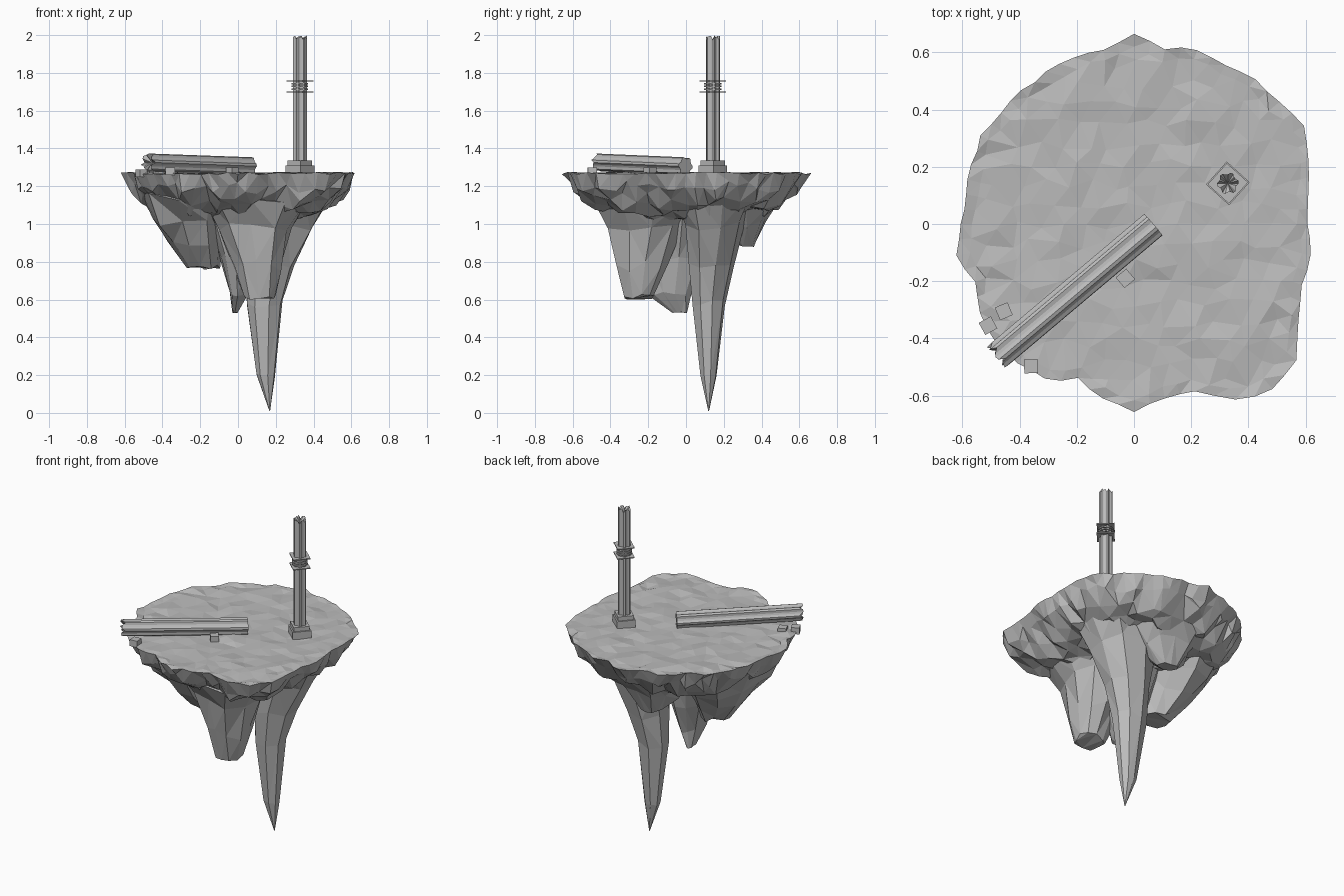
import bpy, bmesh, math, random
from mathutils import Vector, Matrix
from mathutils.geometry import delaunay_2d_cdt

random.seed(4)
if "Cube" in bpy.data.objects:
    bpy.data.objects.remove(bpy.data.objects["Cube"])

stone = bpy.data.materials.new("grey_stone")
stone.use_nodes = True
GREY = (0.5, 0.5, 0.5, 1)
stone.diffuse_color = GREY
stone.node_tree.nodes["Principled BSDF"].inputs["Base Color"].default_value = GREY


def jit(a):
    return random.uniform(-a, a)


def finish(bm, name):
    bmesh.ops.recalc_face_normals(bm, faces=bm.faces)
    me = bpy.data.meshes.new(name)
    bm.to_mesh(me)
    bm.free()
    me.materials.append(stone)
    ob = bpy.data.objects.new(name, me)
    bpy.context.collection.objects.link(ob)


def loft(bm, rings, cap_end=True):
    """Skin a list of equally sized rings of points."""
    loops = [[bm.verts.new(p) for p in ring] for ring in rings]
    for a, b in zip(loops, loops[1:]):
        for i in range(len(a)):
            j = (i + 1) % len(a)
            bm.faces.new((a[i], a[j], b[j], b[i]))
    bm.faces.new(loops[0])
    if cap_end:
        bm.faces.new(loops[-1])
    return loops


# Island outline: radius every ten degrees, counter-clockwise from +x
RIM = [.61, .62, .655, .68, .66, .66, .645, .65, .615, .66, .62, .615,
       .61, .61, .605, .62, .6, .595, .6, .625, .59, .62, .64, .63,
       .63, .575, .62, .65, .62, .62, .71, .755, .735, .67, .62, .63]
N = len(RIM)


def rim_radius(x, y):
    t = math.atan2(y, x) / math.tau * N % N
    i = int(t) % N
    return RIM[i] + (RIM[(i + 1) % N] - RIM[i]) * (t - int(t))


# Underside height against distance from the centre
PROFILE = [(0, 1.0), (.5, 1.03), (.7, 1.07), (.85, 1.12), (.94, 1.19), (1, 1.265)]


def under_z(q):
    for (a, za), (b, zb) in zip(PROFILE, PROFILE[1:]):
        if q <= b:
            return za + (zb - za) * (q - a) / (b - a)
    return PROFILE[-1][1]


# Island body: one triangulated plan used for the top and the underside
pts = []
M = N * 2
for scale in (1, .94):
    for i in range(M):
        a = math.tau * i / M
        d = Vector((math.cos(a), math.sin(a)))
        pts.append(d * (rim_radius(*d) * scale + jit(.007)))
STEP = .08
for row in range(-10, 11):
    for col in range(-10, 11):
        x = (col + row % 2 / 2) * STEP + jit(.02)
        y = row * STEP * .87 + jit(.02)
        if math.hypot(x, y) < rim_radius(x, y) * .89:
            pts.append(Vector((x, y)))
edges = [(i, (i + 1) % M) for i in range(M)]
verts, _, tris, *_ = delaunay_2d_cdt(pts, edges, [], 1, 1e-5)

bm = bmesh.new()
top, low = [], []
for v in verts:
    q = v.length / rim_radius(*v)
    vt = bm.verts.new((v.x, v.y, 1.268 + jit(.008)))
    top.append(vt)
    if q > .97:
        low.append(vt)
    else:
        low.append(bm.verts.new((v.x + jit(.015), v.y + jit(.015), under_z(q) + jit(.03))))
for t in tris:
    bm.faces.new([top[i] for i in t])
    if any(low[i] is not top[i] for i in t):
        bm.faces.new([low[i] for i in reversed(t)])
finish(bm, "island_body")


# Hanging rocks: rings of (x, y, z, half width, half depth)
def rock(name, rings, sides=10, rough=.12):
    bm = bmesh.new()
    wobble = [1 + jit(rough) for _ in range(sides)]
    out = []
    for x, y, z, rx, ry in rings:
        ring = []
        for i in range(sides):
            a = math.tau * (i + .3) / sides
            k = wobble[i] * (1 + jit(.06))
            ring.append((x + rx * k * math.cos(a), y + ry * k * math.sin(a),
                         z + jit(.25) * min(rx, ry, .12)))
        out.append(ring)
    loft(bm, out)
    bmesh.ops.triangulate(bm, faces=bm.faces)
    finish(bm, name)


rock("long_spike", [(.29, .15, 1.17, .24, .22), (.22, .15, .99, .19, .155),
                    (.165, .13, .78, .135, .115), (.14, .12, .58, .1, .085),
                    (.145, .12, .2, .05, .042), (.168, .12, .01, .002, .002)], 8, .06)
rock("front_rock", [(.1, -.22, 1.14, .3, .29), (.09, -.22, .98, .2, .2),
                    (.11, -.24, .78, .13, .14), (.12, -.25, .61, .085, .08)])
rock("middle_rock", [(0, -.06, 1.1, .22, .24), (0, -.07, .82, .1, .17),
                     (.005, -.08, .63, .05, .11), (-.015, -.03, .53, .015, .04)])
rock("left_rock", [(-.28, -.03, 1.15, .28, .38), (-.27, -.03, 1.02, .2, .28),
                   (-.24, -.03, .9, .155, .19), (-.19, -.03, .78, .09, .09)])
rock("back_rock", [(.04, .27, 1.13, .28, .27), (.03, .3, 1.0, .17, .14),
                   (.02, .32, .89, .07, .045)])


# Fluted column shaft along local z, with a broken top
def shaft(name, radius, length, matrix):
    bm = bmesh.new()
    sides = 24
    rings = [[], []]
    for i in range(sides):
        a = math.tau * i / sides
        k = radius if i % 4 < 2 else radius * .82
        notch = (.02 if i % 4 == 0 else 0) + abs(jit(.012))
        for ring, z in zip(rings, (0, length - notch)):
            ring.append((k * math.cos(a), k * math.sin(a), z))
    loops = loft(bm, rings, cap_end=False)
    hub = bm.verts.new((0, 0, length - .04))
    for i in range(sides):
        bm.faces.new((loops[1][i], loops[1][(i + 1) % sides], hub))
    bm.transform(matrix)
    finish(bm, name)


def block(name, pos, size, turn):
    bm = bmesh.new()
    bmesh.ops.create_cube(bm, size=1)
    bm.transform(Matrix.Translation(pos) @ Matrix.Rotation(turn, 4, 'Z')
                 @ Matrix.Diagonal((*size, 1)))
    finish(bm, name)


# Standing column with plinth and collar
CX, CY = .328, .142
TURN = math.radians(48)
shaft("standing_shaft", .038, .68, Matrix.Translation((CX, CY, 1.32)))
block("plinth_lower", (CX, CY, 1.285), (.108, .108, .05), TURN)
block("plinth_upper", (CX, CY, 1.32), (.092, .092, .03), TURN)
for name, z in (("collar_plate_lower", 1.698), ("collar_plate_upper", 1.758)):
    block(name, (CX, CY, z), (.1, .1, .006), TURN)
for i, z in enumerate((1.714, 1.728, 1.742)):
    bm = bmesh.new()
    bmesh.ops.create_cone(bm, cap_ends=True, segments=10, radius1=.046, radius2=.046,
                          depth=.008, matrix=Matrix.Translation((CX, CY, z)))
    finish(bm, "collar_band_%d" % i)

# Fallen column lying across the deck
start, end = Vector((.068, -.002, 1.306)), Vector((-.485, -.468, 1.326))
axis = end - start
shaft("fallen_shaft", .049, axis.length,
      Matrix.Translation(start) @ axis.to_track_quat('Z', 'Y').to_matrix().to_4x4())

# Loose rubble
for i, (x, y, z, turn) in enumerate(((-.51, -.355, 1.268, .5), (-.455, -.305, 1.268, .4),
                                     (-.36, -.497, 1.28, .05), (-.03, -.19, 1.278, .7))):
    block("rubble_%d" % i, (x, y, z), (.048, .048, .04), turn)
